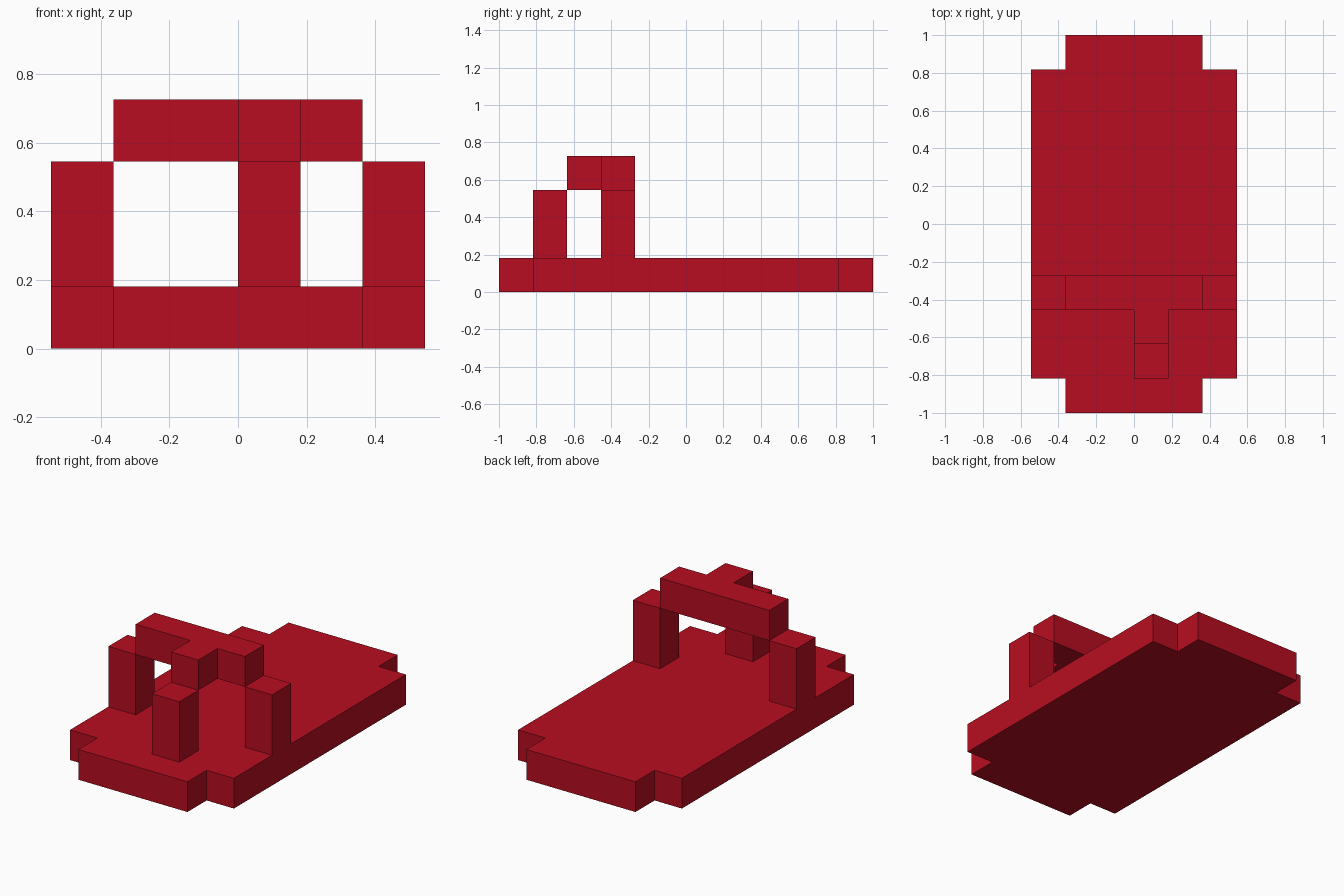
import bpy
import bmesh

cube = bpy.data.objects.get("Cube")
if cube:
    bpy.data.objects.remove(cube, do_unlink=True)

U = 2 / 11  # one block of the grid; the model is 11 blocks long

# Single red colour
RED = (0.48, 0.004, 0.015, 1.0)
red = bpy.data.materials.new("red")
red.use_nodes = True
red.diffuse_color = RED
red.node_tree.nodes["Principled BSDF"].inputs["Base Color"].default_value = RED


def prism(name, outline, z0, z1):
    """Extrude an outline (in blocks) from z0 up to z1."""
    bm = bmesh.new()
    face = bm.faces.new([bm.verts.new((x * U, y * U, z0 * U)) for x, y in outline])
    top = bmesh.ops.extrude_face_region(bm, geom=[face])["geom"]
    verts = [g for g in top if isinstance(g, bmesh.types.BMVert)]
    bmesh.ops.translate(bm, verts=verts, vec=(0, 0, (z1 - z0) * U))
    bmesh.ops.recalc_face_normals(bm, faces=bm.faces)
    mesh = bpy.data.meshes.new(name)
    bm.to_mesh(mesh)
    bm.free()
    mesh.materials.append(red)
    obj = bpy.data.objects.new(name, mesh)
    bpy.context.collection.objects.link(obj)
    return obj


def rect(x0, x1, y0, y1):
    return [(x0, y0), (x1, y0), (x1, y1), (x0, y1)]


# Base slab with a square notch at each corner
corner = [(2, -5.5), (2, -4.5), (3, -4.5)]
right_half = corner + [(x, -y) for x, y in reversed(corner)]
prism("base", right_half + [(-x, y) for x, y in reversed(right_half)], 0, 1)

# Three upright posts
prism("left_post", rect(2, 3, -2.5, -1.5), 1, 3)
prism("right_post", rect(-3, -2, -2.5, -1.5), 1, 3)
prism("front_post", rect(0, 1, -4.5, -3.5), 1, 3)

# Raised crossbar with a short arm reaching towards the front post
prism("crossbar", [(-2, -1.5), (-2, -2.5), (0, -2.5), (0, -3.5),
                   (1, -3.5), (1, -2.5), (2, -2.5), (2, -1.5)], 3, 4)
